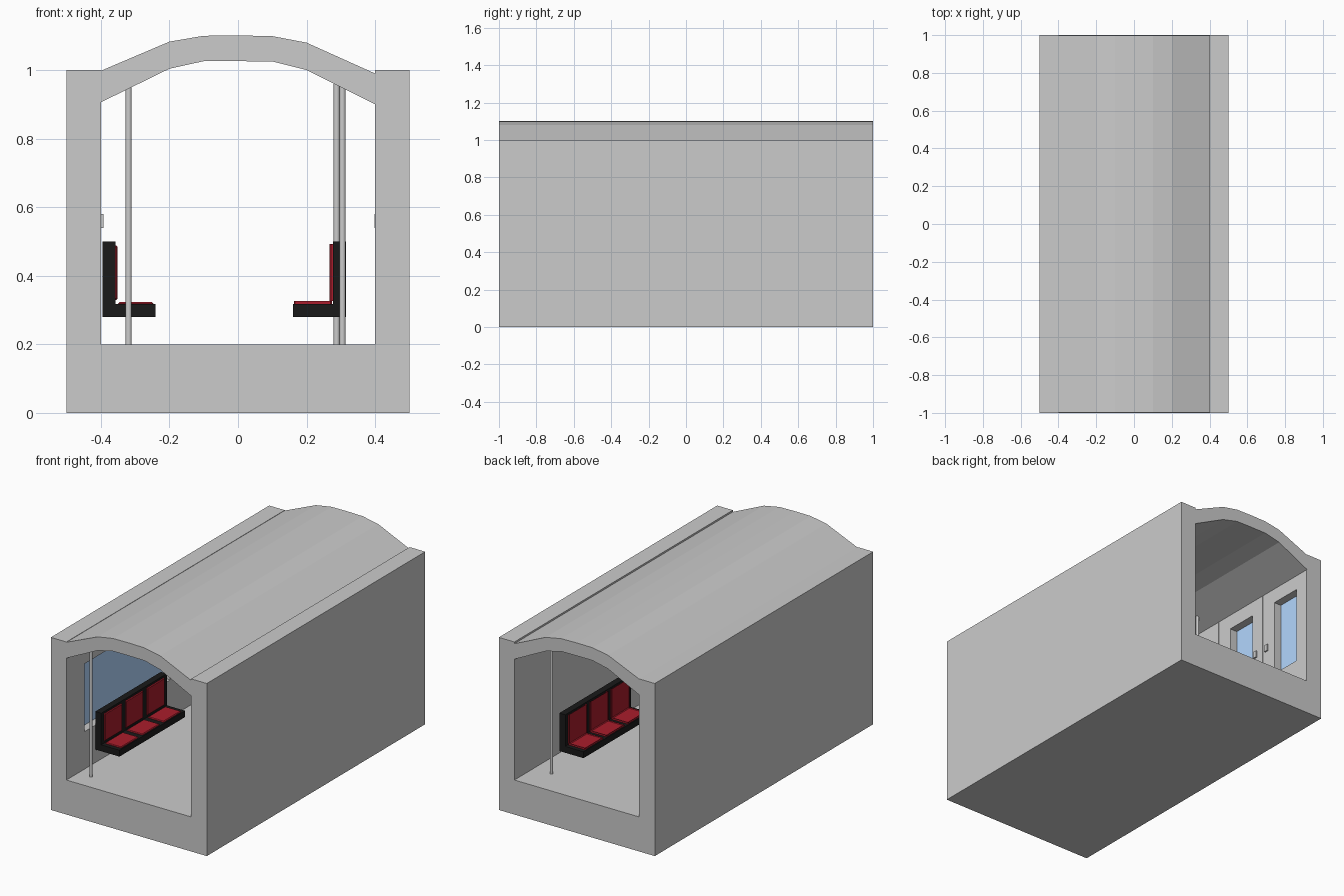
import bpy, bmesh
from mathutils import Vector

if "Cube" in bpy.data.objects:
    bpy.data.objects.remove(bpy.data.objects["Cube"])


def material(name, rgb):
    m = bpy.data.materials.new(name)
    m.diffuse_color = (*rgb, 1)
    m.use_nodes = True
    m.node_tree.nodes["Principled BSDF"].inputs["Base Color"].default_value = m.diffuse_color
    return m


GLASS = material("glass_blue", (0.45, 0.68, 1.0))
RED = material("seat_red", (0.4, 0.012, 0.025))
BLACK = material("seat_black", (0.01, 0.01, 0.01))


def make(name, bm, mat=None):
    bmesh.ops.recalc_face_normals(bm, faces=bm.faces)
    me = bpy.data.meshes.new(name)
    bm.to_mesh(me)
    bm.free()
    ob = bpy.data.objects.new(name, me)
    bpy.context.collection.objects.link(ob)
    if mat:
        me.materials.append(mat)
    return ob


def box(name, x, y, z, s=1, mat=None, bevel=0):
    """Box from ranges; s=-1 turns it half a turn about z."""
    bm = bmesh.new()
    bmesh.ops.create_cube(bm, size=1)
    for v in bm.verts:
        p = [(a + b) / 2 + c * (b - a) for (a, b), c in zip((x, y, z), v.co)]
        v.co = (s * p[0], s * p[1], p[2])
    if bevel:
        bmesh.ops.bevel(bm, geom=bm.edges[:], offset=bevel, segments=1, affect='EDGES')
    return make(name, bm, mat)


def prism(name, pts, y0, y1, s=1, mat=None):
    """Extrude an (x, z) profile along y."""
    bm = bmesh.new()
    f = bm.faces.new([bm.verts.new((s * px, s * y0, pz)) for px, pz in pts])
    ext = bmesh.ops.extrude_face_region(bm, geom=[f])["geom"]
    bmesh.ops.translate(bm, vec=Vector((0, s * (y1 - y0), 0)),
                        verts=[g for g in ext if isinstance(g, bmesh.types.BMVert)])
    return make(name, bm, mat)


def cut(ob, x, y, z, s):
    c = box("cutter", x, y, z, s)
    c.hide_render = True
    m = ob.modifiers.new("cut", 'BOOLEAN')
    m.operation, m.solver, m.object = 'DIFFERENCE', 'EXACT', c
    bpy.context.view_layer.objects.active = ob
    bpy.ops.object.modifier_apply(modifier=m.name)
    bpy.data.objects.remove(c)


def pole(name, x, y):
    bpy.ops.mesh.primitive_cylinder_add(vertices=16, radius=0.009, depth=0.76,
                                        location=(x, y, 0.58))
    bpy.context.object.name = name
    bpy.ops.object.shade_smooth_by_angle()


def seat_bench(name, s, dx, yc):
    # black L-shaped shell
    shell = [(-0.395, 0.28), (-0.24, 0.28), (-0.24, 0.317),
             (-0.357, 0.317), (-0.357, 0.5), (-0.395, 0.5)]
    prism(name + "_shell", [(x + dx, z) for x, z in shell], yc - 0.3, yc + 0.3, s, BLACK)
    # three red back pads and seat pads
    for i in (-1, 0, 1):
        y = (yc + i * 0.195 - 0.08, yc + i * 0.195 + 0.08)
        box(f"{name}_back_pad_{i + 2}", (dx - 0.37, dx - 0.351), y, (0.33, 0.488), s, RED, 0.004)
        box(f"{name}_seat_pad_{i + 2}", (dx - 0.35, dx - 0.247), y, (0.305, 0.323), s, RED, 0.004)


def side(name, s, dx, yc, out):
    # wall with a window recess and a pocket for the doors
    wall = box(name + "_wall", (-0.5, -0.4), (-1, 1), (0.2, 1.0), s)
    cut(wall, (-0.45, -0.3), (-0.834, -0.05), (0.417, 0.81), s)
    cut(wall, (-0.46, -0.3), (0.244, 0.997), (0.201, 0.92), s)
    box(name + "_window_glass", (-0.455, -0.447), (-0.836, -0.048), (0.415, 0.812), s, GLASS)
    # double doors with recessed glass and small handles
    for n, y0, y1, hy in (("a", 0.247, 0.619, 0.56), ("b", 0.622, 0.995, 0.654)):
        c = (y0 + y1) / 2 + 0.005
        leaf = box(f"{name}_door_{n}", (-0.46, -0.4), (y0, y1), (0.202, 0.919), s)
        cut(leaf, (-0.45, -0.3), (c - 0.094, c + 0.094), (0.37, 0.82), s)
        box(f"{name}_door_glass_{n}", (-0.455, -0.447), (c - 0.096, c + 0.096),
            (0.368, 0.822), s, GLASS)
        box(f"{name}_door_handle_{n}", (-0.41, -0.4 + out), (hy - 0.012, hy + 0.012),
            (0.54, 0.58), s)
    seat_bench(name + "_bench", s, dx, yc)


# floor
box("floor", (-0.5, 0.5), (-1, 1), (0, 0.2))

# arched roof
outer = [(-0.4, 0.998), (-0.2, 1.083), (-0.1, 1.1), (0, 1.101), (0.1, 1.099), (0.2, 1.08), (0.4, 0.99)]
inner = [(-0.4, 0.906), (-0.2, 1.004), (-0.1, 1.026), (0, 1.026), (0.1, 1.025), (0.2, 1.0), (0.4, 0.9)]
prism("roof", outer + inner[::-1], -0.999, 0.999)

# the two sides are half-turn copies; the right bench stands off its wall
side("left", 1, 0, -0.4425, 0.008)
side("right", -1, 0.08, -0.41, 0.002)

# grab poles
for i, (x, y) in enumerate([(-0.319, -0.89), (-0.319, 0.16), (0.288, 0.82), (0.305, -0.23)]):
    pole(f"grab_pole_{i + 1}", x, y)
